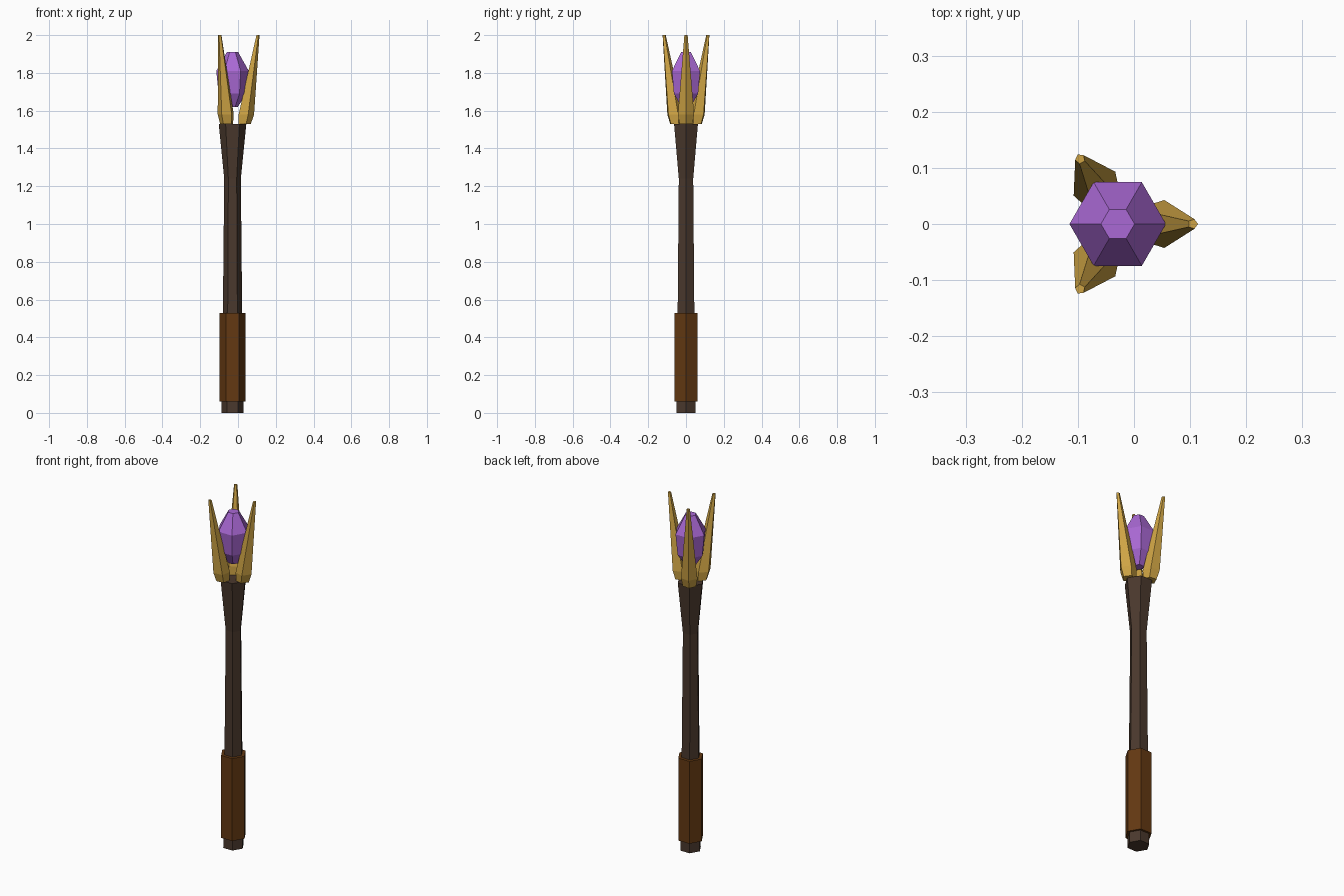
import bpy, bmesh
from math import cos, sin, pi, radians

if "Cube" in bpy.data.objects:
    bpy.data.objects.remove(bpy.data.objects["Cube"])

AXIS_X = -0.029  # staff axis, offset so the whole model is centred


def material(name, rgb):
    m = bpy.data.materials.new(name)
    m.diffuse_color = (*rgb, 1.0)
    m.use_nodes = True
    m.node_tree.nodes["Principled BSDF"].inputs["Base Color"].default_value = m.diffuse_color
    return m


def lofted(name, sides, rings, mat, turn=0.0):
    """Flat-faced solid through regular polygon rings (z, radius, outward shift),
    turned about the staff axis."""
    bm = bmesh.new()
    loops = []
    for z, r, shift in rings:
        loop = []
        for i in range(sides):
            a = 2 * pi * i / sides
            x, y = shift + r * cos(a), r * sin(a)
            loop.append(bm.verts.new((AXIS_X + x * cos(turn) - y * sin(turn),
                                      x * sin(turn) + y * cos(turn), z)))
        loops.append(loop)
    for low, high in zip(loops, loops[1:]):
        for i in range(sides):
            j = (i + 1) % sides
            bm.faces.new((low[i], low[j], high[j], high[i]))
    bm.faces.new(loops[0][::-1])
    bm.faces.new(loops[-1])
    bmesh.ops.recalc_face_normals(bm, faces=bm.faces[:])
    mesh = bpy.data.meshes.new(name)
    bm.to_mesh(mesh)
    bm.free()
    mesh.materials.append(mat)
    obj = bpy.data.objects.new(name, mesh)
    bpy.context.collection.objects.link(obj)
    return obj


wood = material("dark wood", (0.068, 0.040, 0.026))
leather = material("brown leather", (0.125, 0.040, 0.006))
gold = material("gold", (0.62, 0.37, 0.058))
purple = material("purple crystal", (0.40, 0.14, 0.66))

# Tapering shaft with flared head
lofted("shaft", 6, [(0, 0.058, 0), (0.53, 0.051, 0), (1.24, 0.044, 0),
                    (1.53, 0.073, 0)], wood)

# Hand grip
lofted("grip", 6, [(0.06, 0.070, 0), (0.53, 0.070, 0)], leather)

# Floating gem
lofted("crystal", 6, [(1.62, 0.028, 0), (1.69, 0.074, 0), (1.81, 0.086, 0),
                      (1.91, 0.030, 0)], purple)

# Three five-sided prongs leaning outwards around the gem
for k in range(3):
    lofted(f"prong_{k + 1}", 5, [(1.53, 0.036, 0.061), (1.58, 0.045, 0.069),
                                 (2.0, 0.009, 0.134)], gold, radians(120 * k))
